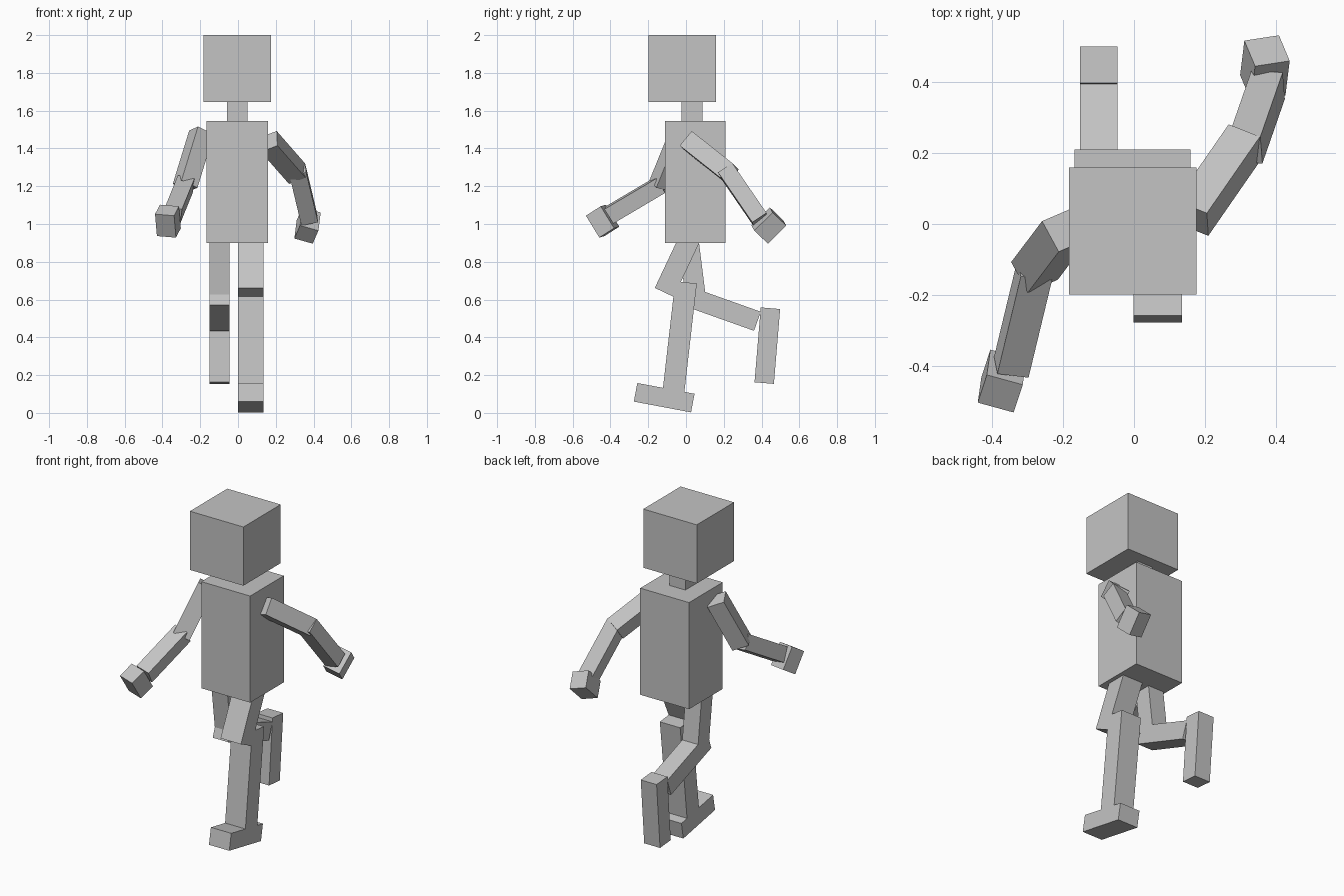
import bpy
from mathutils import Matrix, Vector

cube = bpy.data.objects.get("Cube")
if cube:
    bpy.data.objects.remove(cube, do_unlink=True)

# One plain grey for the whole figure
grey = bpy.data.materials.new("plain_grey")
grey.use_nodes = True
colour = (0.55, 0.55, 0.55, 1)
grey.diffuse_color = colour
grey.node_tree.nodes["Principled BSDF"].inputs["Base Color"].default_value = colour


def segment(name, start, end, side, width, depth):
    """Box running from start to end, with its width along the side direction."""
    start, end = Vector(start), Vector(end)
    along = (end - start).normalized()
    across = Vector(side)
    across = (across - along * across.dot(along)).normalized()
    normal = along.cross(across)
    bpy.ops.mesh.primitive_cube_add(size=1)
    obj = bpy.context.object
    obj.name = name
    turn = Matrix((across, normal, along)).transposed().to_4x4()
    scale = Matrix.Diagonal((width, depth, (end - start).length, 1))
    obj.matrix_world = Matrix.Translation((start + end) / 2) @ turn @ scale
    obj.data.materials.append(grey)


def leg_part(name, x, width, depth, start, end):
    """Leg box bent only in the side plane; points are (y, z)."""
    segment(name, (x, *start), (x, *end), (1, 0, 0), width, depth)


X = (1, 0, 0)

# Head, neck and torso
segment("head", (-0.004, -0.02, 1.645), (-0.004, -0.02, 2), X, 0.358, 0.357)
segment("neck", (-0.004, 0.033, 1.53), (-0.004, 0.033, 1.66), X, 0.107, 0.111)
segment("torso", (-0.004, 0.049, 0.9), (-0.004, 0.049, 1.545), X, 0.327, 0.322)

# Left leg, standing
LX, LW = 0.067, 0.136
leg_part("left_thigh", LX, LW, 0.111, (0.044, 0.975), (-0.115, 0.638))
leg_part("left_shin", LX, LW, 0.115, (0.0, 0.691), (-0.066, 0.115))
leg_part("left_foot", LX, LW, 0.1, (0.036, 0.052), (-0.267, 0.109))

# Right leg, kicked back
RX, RW = -0.099, 0.106
leg_part("right_thigh", RX, RW, 0.107, (0.004, 0.99), (0.05, 0.62))
leg_part("right_shin", RX, RW, 0.107, (-0.007, 0.622), (0.378, 0.485))
leg_part("right_foot", RX, RW, 0.103, (0.447, 0.554), (0.414, 0.158))

# Left arm, swung back
segment("left_upper_arm", (0.163, 0.016, 1.437), (0.312, 0.231, 1.267),
        (0.877, -0.346, 0.331), 0.1, 0.1)
segment("left_forearm", (0.314, 0.21, 1.289), (0.377, 0.391, 1.025),
        (0.978, -0.057, 0.201), 0.09, 0.09)
segment("left_hand", (0.374, 0.487, 1.04), (0.362, 0.39, 0.944),
        (-0.098, -0.022, 0.02), 0.102, 0.104)

# Right arm, swung forward
segment("right_upper_arm", (-0.193, -0.017, 1.485), (-0.28, -0.132, 1.202),
        (0.84, 0.36, -0.4), 0.1, 0.1)
segment("right_forearm", (-0.279, -0.129, 1.211), (-0.345, -0.403, 1.049),
        (-0.976, 0.119, 0.195), 0.09, 0.09)
segment("right_hand", (-0.376, -0.477, 1.073), (-0.366, -0.406, 0.957),
        (-0.101, 0.028, 0.008), 0.105, 0.096)
